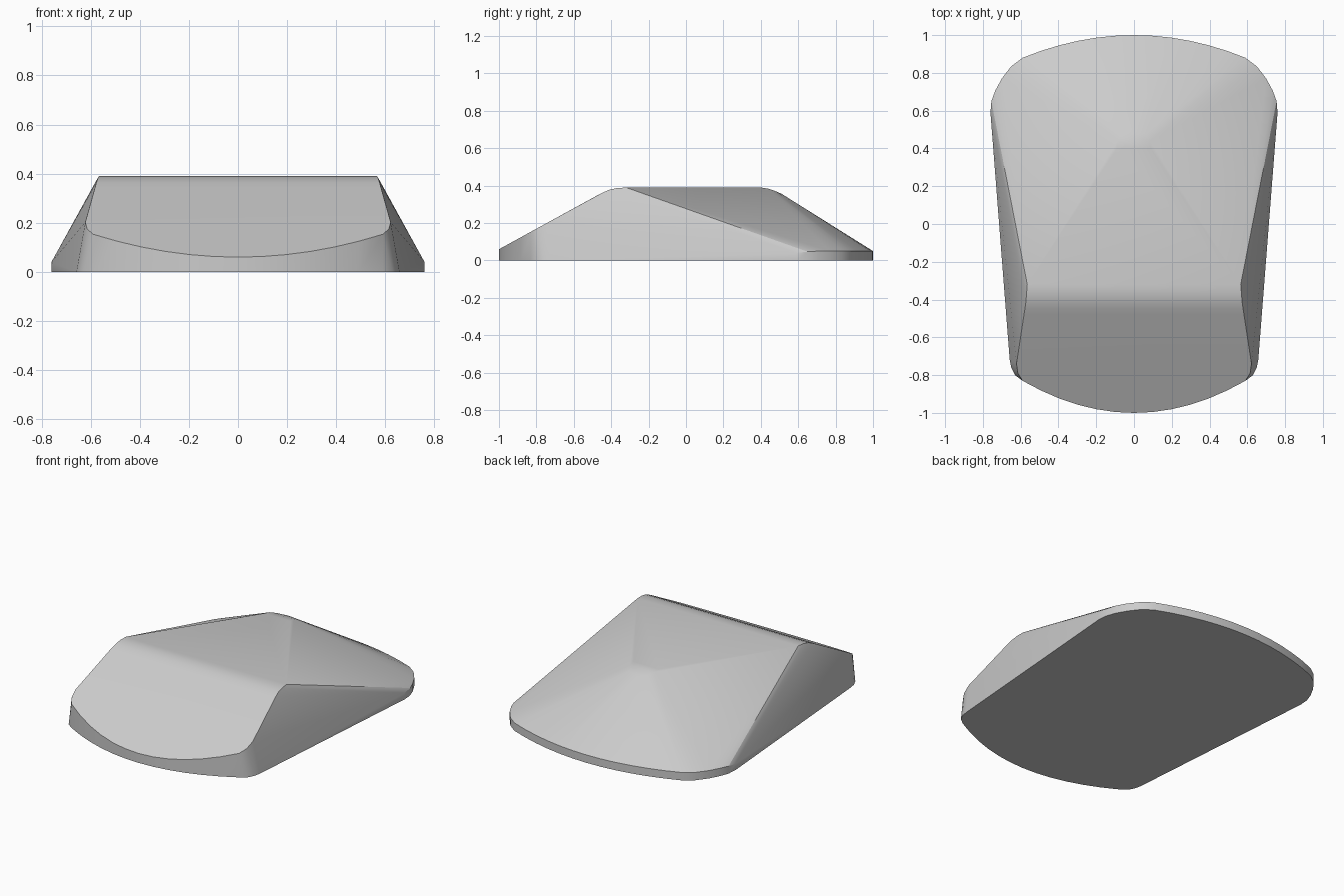
import bpy, bmesh

if "Cube" in bpy.data.objects:
    bpy.data.objects.remove(bpy.data.objects["Cube"])

def half_arc(y_mid, y_edge, x_edge, n):
    """Shallow parabolic arc from the centre line out to the corner."""
    return [(x_edge * i / n, y_mid + (y_edge - y_mid) * (i / n) ** 2) for i in range(n + 1)]

# Ground outline (right half): bowed front and back, rounded corners
front_arc = half_arc(-1.0, -0.83, 0.59, 6)
front_corner = [(0.63, -0.80), (0.65, -0.76), (0.658, -0.72)]
back_arc = half_arc(1.0, 0.88, 0.59, 6)
back_corner = [(0.65, 0.835), (0.70, 0.77), (0.735, 0.705), (0.755, 0.65), (0.76, 0.59)]

half = [(x, y, 0.0) for x, y in front_arc + front_corner + back_arc + back_corner]

# Low upright rim round the back
half += [(x, y, 0.05) for x, y in back_arc + back_corner[:3]]
half += [(0.755, 0.65, 0.047), (0.76, 0.59, 0.04)]

# Upper edge of the front rim, lying on the front slope
slope = lambda y: 0.06 + (y + 1.0) * 0.548
half += [(x, y, slope(y)) for x, y in front_arc]
half += [(0.615, -0.79, slope(-0.79)), (0.622, -0.74, slope(-0.74))]

# Rounded front ridge
half += [(0.58, -0.48, 0.345), (0.577, -0.445, 0.363), (0.572, -0.41, 0.378),
         (0.569, -0.37, 0.387), (0.565, -0.32, 0.39)]

# Rounded rear tip of the flat top
half += [(0.09, 0.40, 0.39), (0.085, 0.44, 0.384), (0.06, 0.48, 0.37), (0.0, 0.51, 0.357)]

# Skin the mirrored points as one convex block
bm = bmesh.new()
for p in sorted({(s * x, y, z) for x, y, z in half for s in (1, -1)}):
    bm.verts.new(p)
bmesh.ops.remove_doubles(bm, verts=bm.verts, dist=1e-4)
hull = bmesh.ops.convex_hull(bm, input=bm.verts)
loose = [v for v in bm.verts if not v.link_faces]
bmesh.ops.delete(bm, geom=loose, context='VERTS')
bmesh.ops.dissolve_limit(bm, angle_limit=0.01, verts=bm.verts, edges=bm.edges)
bmesh.ops.recalc_face_normals(bm, faces=bm.faces)
mesh = bpy.data.meshes.new("wedge_block")
bm.to_mesh(mesh)
bm.free()

block = bpy.data.objects.new("wedge_block", mesh)
bpy.context.collection.objects.link(block)
bpy.context.view_layer.objects.active = block
block.select_set(True)
bpy.ops.object.shade_smooth_by_angle(angle=0.35)
